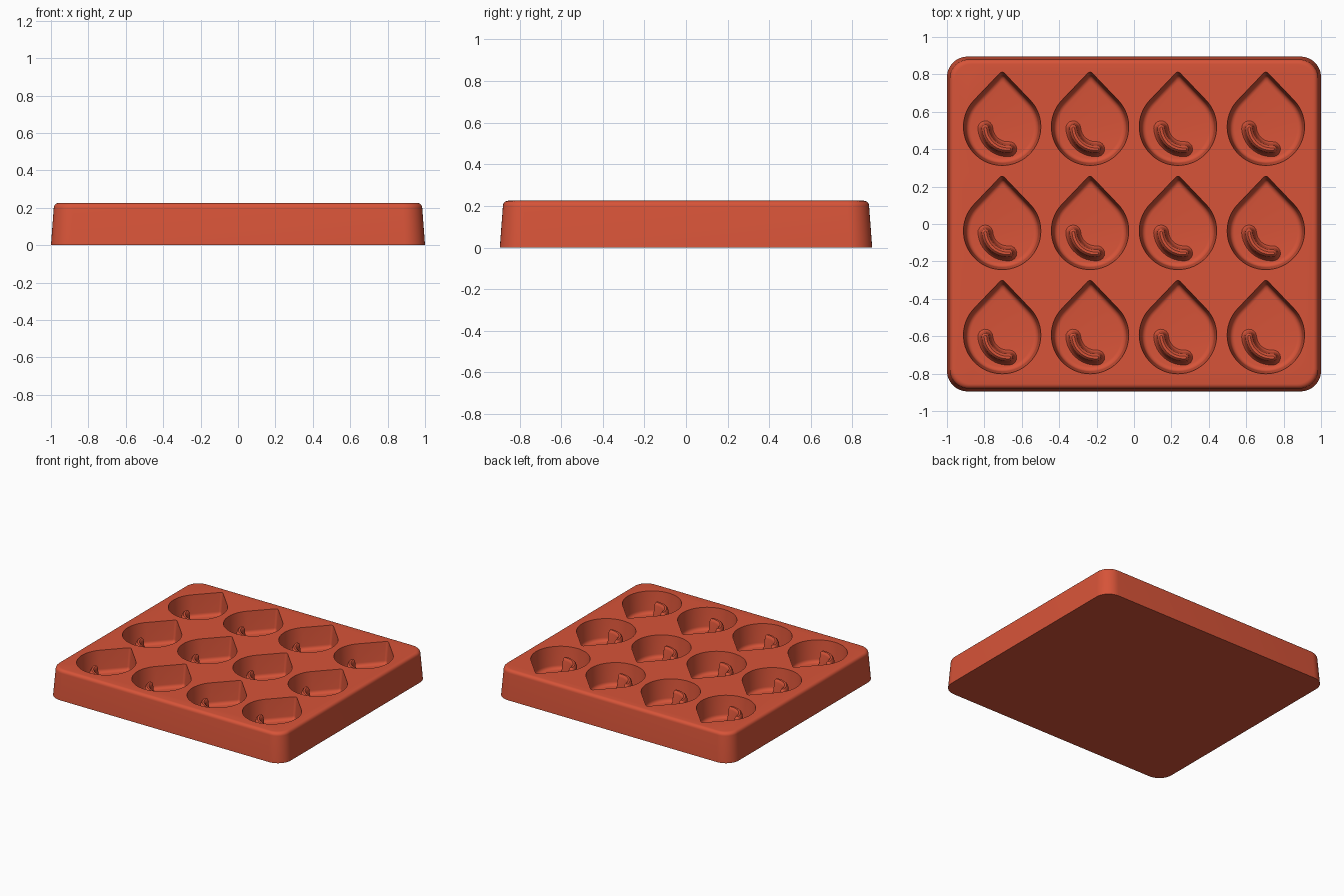
import bpy
import bmesh
from math import sin, cos, pi, radians, acos

old = bpy.data.objects.get("Cube")
if old:
    bpy.data.objects.remove(old, do_unlink=True)

# Single silicone colour
red = bpy.data.materials.new("coral_red")
red.use_nodes = True
colour = (0.68, 0.088, 0.04, 1)
red.diffuse_color = colour
red.node_tree.nodes["Principled BSDF"].inputs["Base Color"].default_value = colour

HEIGHT, FLOOR = 0.225, 0.06
COLUMNS = [(i - 1.5) * 0.47 for i in range(4)]
ROWS = [(1 - i) * 0.557 - 0.037 for i in range(3)]


def arc(cx, cy, r, start, end, steps):
    angles = [start + (end - start) * i / steps for i in range(steps + 1)]
    return [(cx + r * cos(a), cy + r * sin(a)) for a in angles]


def loft(bm, rings, offset=(0, 0)):
    """Bridge (outline, z) rings of equal count and cap both ends."""
    ox, oy = offset
    loops = [[bm.verts.new((x + ox, y + oy, z)) for x, y in pts] for pts, z in rings]
    n = len(loops[0])
    for low, high in zip(loops, loops[1:]):
        for i in range(n):
            j = (i + 1) % n
            bm.faces.new((low[i], low[j], high[j], high[i]))
    bm.faces.new(loops[0][::-1])
    bm.faces.new(loops[-1])


def finish(bm, name):
    bmesh.ops.recalc_face_normals(bm, faces=bm.faces)
    mesh = bpy.data.meshes.new(name)
    bm.to_mesh(mesh)
    bm.free()
    mesh.materials.append(red)
    obj = bpy.data.objects.new(name, mesh)
    bpy.context.collection.objects.link(obj)
    return obj


def smooth(obj):
    bpy.ops.object.select_all(action='DESELECT')
    obj.select_set(True)
    bpy.context.view_layer.objects.active = obj
    bpy.ops.object.shade_smooth_by_angle(angle=radians(35))


def rounded_rect(inset, radius):
    hx, hy = 1 - inset - radius, 0.895 - inset - radius
    pts = []
    for k, (sx, sy) in enumerate([(1, 1), (-1, 1), (-1, -1), (1, -1)]):
        pts += arc(sx * hx, sy * hy, radius, k * pi / 2, (k + 1) * pi / 2, 10)
    return pts


def teardrop(r):
    # Hull of a big circle and a tiny one at the tip
    tip_r, tip_y = r * 0.08, r * 1.33
    a = acos((r - tip_r) / tip_y)
    return (arc(0, 0, r, pi / 2 + a, 5 * pi / 2 - a, 44)
            + arc(0, tip_y, tip_r, pi / 2 - a, pi / 2 + a, 6))


def curved_bar(half):
    # Bent stadium outline following a quarter arc
    cx, radius, a0, a1 = 0.03, 0.12, radians(184), radians(274)
    ends = [(cx + radius * cos(a), radius * sin(a)) for a in (a0, a1)]
    return (arc(cx, 0, radius + half, a0, a1, 12)
            + arc(*ends[1], half, a1, a1 + pi, 8)[1:-1]
            + arc(cx, 0, radius - half, a1, a0, 12)
            + arc(*ends[0], half, a0 + pi, a0 + 2 * pi, 8)[1:-1])


# Tray block with drafted sides and a rounded top edge
bm = bmesh.new()
fillet = 0.025
rings = [(rounded_rect(0, 0.11), 0)]
for i in range(6):
    t = i / 5 * pi / 2
    inset = 0.015 + fillet * (1 - cos(t))
    rings.append((rounded_rect(inset, 0.11 - inset / 2),
                  HEIGHT - fillet + fillet * sin(t)))
loft(bm, rings)
tray = finish(bm, "tray")

# Teardrop pockets, with a fillet around the floor
bm = bmesh.new()
pocket = []
for i in range(6):
    t = i / 5 * pi / 2
    pocket.append((teardrop(0.168 + 0.026 * sin(t)), FLOOR + 0.026 * (1 - cos(t))))
pocket += [(teardrop(0.207), HEIGHT), (teardrop(0.212), HEIGHT + 0.05)]
for x in COLUMNS:
    for y in ROWS:
        loft(bm, pocket, (x, y))
cutter = finish(bm, "pocket_cutter")
cutter.hide_render = True

mod = tray.modifiers.new("pockets", 'BOOLEAN')
mod.operation = 'DIFFERENCE'
mod.solver = 'EXACT'
mod.object = cutter
bpy.context.view_layer.objects.active = tray
bpy.ops.object.modifier_apply(modifier=mod.name)
bpy.data.objects.remove(cutter, do_unlink=True)
smooth(tray)

# Curved highlight ridges standing on each pocket floor
bm = bmesh.new()
profile = [(0.04, -0.005), (0.04, 0), (0.032, 0.01), (0.027, 0.03),
           (0.02, 0.1), (0.015, 0.113), (0.007, 0.12)]
for x in COLUMNS:
    for y in ROWS:
        loft(bm, [(curved_bar(h), FLOOR + z) for h, z in profile], (x, y))
smooth(finish(bm, "highlight_ridges"))
